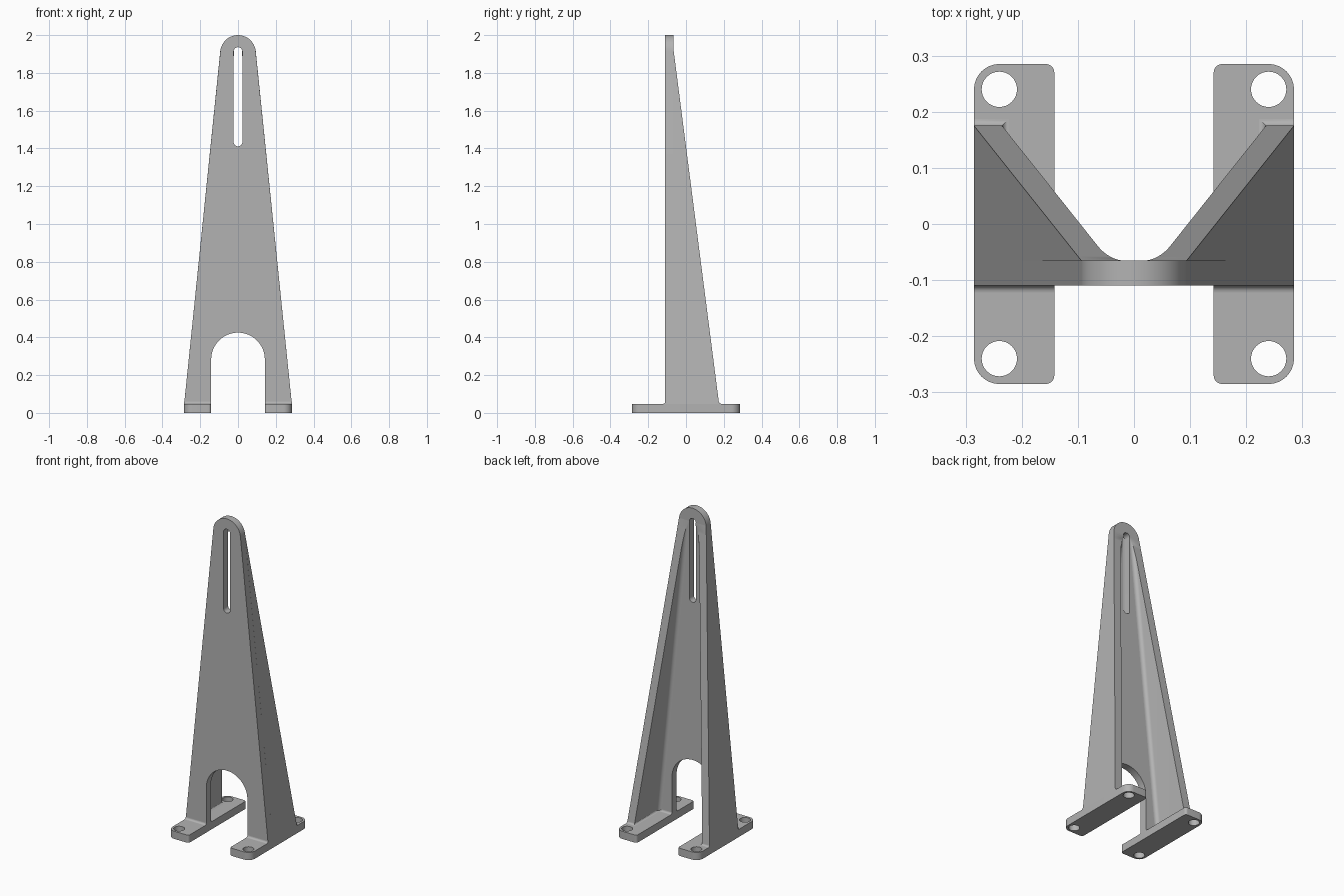
import bpy, bmesh
from math import sin, cos, pi, sqrt, radians
from mathutils import Matrix, Vector

if "Cube" in bpy.data.objects:
    bpy.data.objects.remove(bpy.data.objects["Cube"], do_unlink=True)

# Main dimensions
FOOT_TOP, TIP, HALF = 0.048, 1.915, 0.285
TOP_R, TOP_Z = 0.094, 1.906
FRONT, BACK, RIB_END = -0.11, -0.065, 0.175
RIB_T, INNER_R, FOOT_R = 0.05, 0.024, 0.012
ARCH = 0.142

metal = bpy.data.materials.new("plain grey")
metal.use_nodes = True
GREY = (0.45, 0.45, 0.45, 1)
metal.diffuse_color = GREY
metal.node_tree.nodes["Principled BSDF"].inputs["Base Color"].default_value = GREY


def finish(bm, name, mirror=False):
    """Clean the mesh, make an object and shade it."""
    bmesh.ops.remove_doubles(bm, verts=bm.verts, dist=0.00001)
    bmesh.ops.recalc_face_normals(bm, faces=bm.faces)
    mesh = bpy.data.meshes.new(name)
    bm.to_mesh(mesh)
    bm.free()
    mesh.materials.append(metal)
    obj = bpy.data.objects.new(name, mesh)
    bpy.context.collection.objects.link(obj)
    if mirror:
        obj.modifiers.new("mirror", 'MIRROR').use_mirror_merge = False
    bpy.ops.object.select_all(action='DESELECT')
    obj.select_set(True)
    bpy.context.view_layer.objects.active = obj
    bpy.ops.object.shade_smooth_by_angle(angle=radians(30))
    return obj


def arc(cx, cy, r, start, end, n=16):
    steps = [start + (end - start) * i / n for i in range(n + 1)]
    return [(cx + r * cos(a), cy + r * sin(a)) for a in steps]


def slab(loops, depth, name, matrix, mirror=False):
    """Extrude a flat outline (first loop) with holes (other loops)."""
    bm = bmesh.new()
    for loop in loops:
        verts = [bm.verts.new((x, y, 0)) for x, y in loop]
        for a, b in zip(verts, verts[1:] + verts[:1]):
            bm.edges.new((a, b))
    bmesh.ops.triangle_fill(bm, edges=bm.edges[:], use_beauty=True, normal=(0, 0, 1))
    new = bmesh.ops.extrude_face_region(bm, geom=bm.faces[:], use_keep_orig=True)["geom"]
    moved = [v for v in new if isinstance(v, bmesh.types.BMVert)]
    bmesh.ops.translate(bm, verts=moved, vec=(0, 0, depth))
    bm.transform(matrix)
    return finish(bm, name, mirror)


def loft(rings, name):
    """Skin closed rings, cap the ends and mirror to the other side."""
    bm = bmesh.new()
    rows = [[bm.verts.new(p) for p in ring] for ring in rings]
    for low, high in zip(rows, rows[1:]):
        for i in range(len(low)):
            j = (i + 1) % len(low)
            bm.faces.new((low[i], low[j], high[j], high[i]))
    bm.faces.new(rows[0])
    bm.faces.new(rows[-1])
    return finish(bm, name, True)


# Tapered front plate with rounded tip, arch and slot
lean = (HALF - TOP_R) / (TIP - FOOT_TOP)
outline = [(ARCH, FOOT_TOP), (HALF, FOOT_TOP)]
outline += arc(0, TOP_Z, TOP_R, lean, pi - lean, 32)
outline += [(-HALF, FOOT_TOP), (-ARCH, FOOT_TOP)]
outline += arc(0, 0.425 - ARCH, ARCH, pi, 0, 32)
SLOT = 0.023
slot = arc(0, 1.936 - SLOT, SLOT, 0, pi) + arc(0, 1.411 + SLOT, SLOT, pi, 2 * pi)
stand_up = Matrix.Translation((0, BACK, 0)) @ Matrix.Rotation(pi / 2, 4, 'X')
slab([outline, slot], BACK - FRONT, "front_plate", stand_up)

# Tapering side ribs, blended into the plate by a round inner corner
full = RIB_END - BACK
blend = [INNER_R * (1 - sin(pi / 2 * i / 8)) for i in range(9)]
rings = []
for depth in [full] + blend:
    z = TIP - (TIP - FOOT_TOP) * depth / full
    w = HALF - lean * (z - FOOT_TOP)
    ring = [(w, BACK, z), (w, BACK + depth, z)]
    for d in [depth] + [min(depth, b) for b in blend]:
        rise = INNER_R - min(d, INNER_R)
        inset = INNER_R - sqrt(max(0, INNER_R ** 2 - rise ** 2))
        ring.append((w - RIB_T - inset, BACK + d, z))
    rings.append(ring)
loft(rings, "side_ribs")

# Feet with rounded corners and bolt holes
R_OUT, R_IN, BOLT = 0.045, 0.015, 0.24
xo, xi, yo, yi = HALF - R_OUT, ARCH + R_IN, HALF - R_OUT, HALF - R_IN
foot = arc(xo, yo, R_OUT, 0, pi / 2) + arc(xi, yi, R_IN, pi / 2, pi, 8)
foot += arc(xi, -yi, R_IN, pi, 1.5 * pi, 8) + arc(xo, -yo, R_OUT, 1.5 * pi, 2 * pi)
holes = [arc(BOLT, s * BOLT, 0.0315, 0, 2 * pi, 32)[:-1] for s in (1, -1)]
slab([foot] + holes, FOOT_TOP, "feet", Matrix.Identity(4), True)


# Concave fillets where the walls meet the feet
def fillet(path, name):
    curve = arc(FOOT_R, FOOT_R, FOOT_R, pi, 1.5 * pi, 6)
    loft([[(x + ox * u, y + oy * u, FOOT_TOP + v) for u, v in [(0, 0)] + curve]
          for x, y, ox, oy in path], name)


rib_in = HALF - RIB_T
fillet([(ARCH, FRONT, 0, -1), (HALF, FRONT, 0, -1)], "front_fillets")
fillet([(ARCH, BACK, 0, 1), (rib_in, BACK, -1, 1),
        (rib_in, RIB_END, -1, 1), (HALF, RIB_END, 0, 1)], "rear_fillets")
